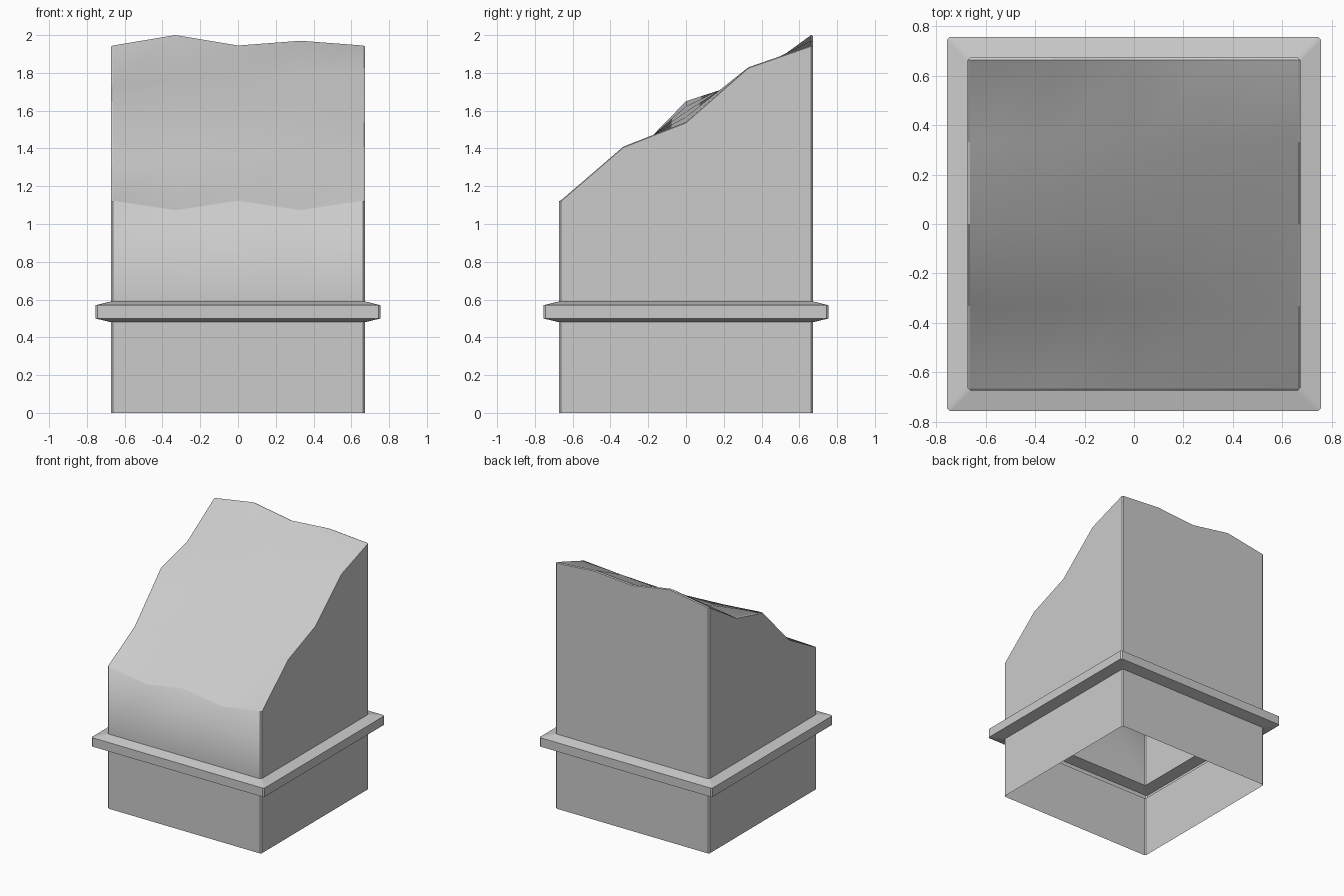
import bpy, bmesh

if "Cube" in bpy.data.objects:
    bpy.data.objects.remove(bpy.data.objects["Cube"])

N = 4                      # segments per side
C = 0.01                   # corner chamfer
R = 0.672                  # shaft half width

# broken-top heights at the four edges, left/right run front to back, front/back run left to right
LEFT = [1.125, 1.31, 1.65, 1.735, 1.945]
RIGHT = [1.125, 1.41, 1.54, 1.83, 1.945]
FRONT = [1.125, 1.075, 1.125, 1.075, 1.125]
BACK = [1.945, 2.0, 1.945, 1.97, 1.945]


def height(i, j):
    if j == 0:
        return FRONT[i]
    if j == N:
        return BACK[i]
    t = i / N
    return LEFT[j] * (1 - t) + RIGHT[j] * t


def perimeter():
    """Grid index and outward direction for each point, counter-clockwise."""
    out = []
    for i in range(N + 1):
        out.append((i, 0, 0, -1))
    for j in range(N + 1):
        out.append((N, j, 1, 0))
    for i in range(N, -1, -1):
        out.append((i, N, 0, 1))
    for j in range(N, -1, -1):
        out.append((0, j, -1, 0))
    return out


PER = perimeter()
bm = bmesh.new()


def ring(r, z=None):
    verts = []
    for i, j, dx, dy in PER:
        s = r - C
        x, y = (2 * i / N - 1) * s + dx * C, (2 * j / N - 1) * s + dy * C
        verts.append(bm.verts.new((x, y, height(i, j) - 0.005 if z is None else z)))
    return verts


def bridge(a, b, smooth_front=False):
    n = len(a)
    for k in range(n):
        f = bm.faces.new((a[k], a[(k + 1) % n], b[(k + 1) % n], b[k]))
        f.smooth = smooth_front and k < N


# shaft and trim band as one open-bottomed shell
profile = [(R, 0), (R, 0.48), (0.755, 0.50), (0.755, 0.57), (R, 0.59), (R, None)]
rings = [ring(r, z) for r, z in profile]
for k in range(len(rings) - 1):
    bridge(rings[k], rings[k + 1], k == len(rings) - 2)

# broken sloping top
s = R - C
grid = [[bm.verts.new(((2 * i / N - 1) * s, (2 * j / N - 1) * s, height(i, j)))
         for j in range(N + 1)] for i in range(N + 1)]
for i in range(N):
    for j in range(N):
        bm.faces.new((grid[i][j], grid[i + 1][j], grid[i + 1][j + 1], grid[i][j + 1])).smooth = True

# narrow chamfer joining the top to the walls
last = rings[-1]
n = len(PER)
for k in range(n):
    m = (k + 1) % n
    g0, g1 = grid[PER[k][0]][PER[k][1]], grid[PER[m][0]][PER[m][1]]
    if g0 is g1:
        bm.faces.new((last[k], last[m], g0))
    else:
        bm.faces.new((last[k], last[m], g1, g0)).smooth = k < N

mesh = bpy.data.meshes.new("broken_pillar")
bm.to_mesh(mesh)
bm.free()
obj = bpy.data.objects.new("broken_pillar", mesh)
bpy.context.collection.objects.link(obj)
